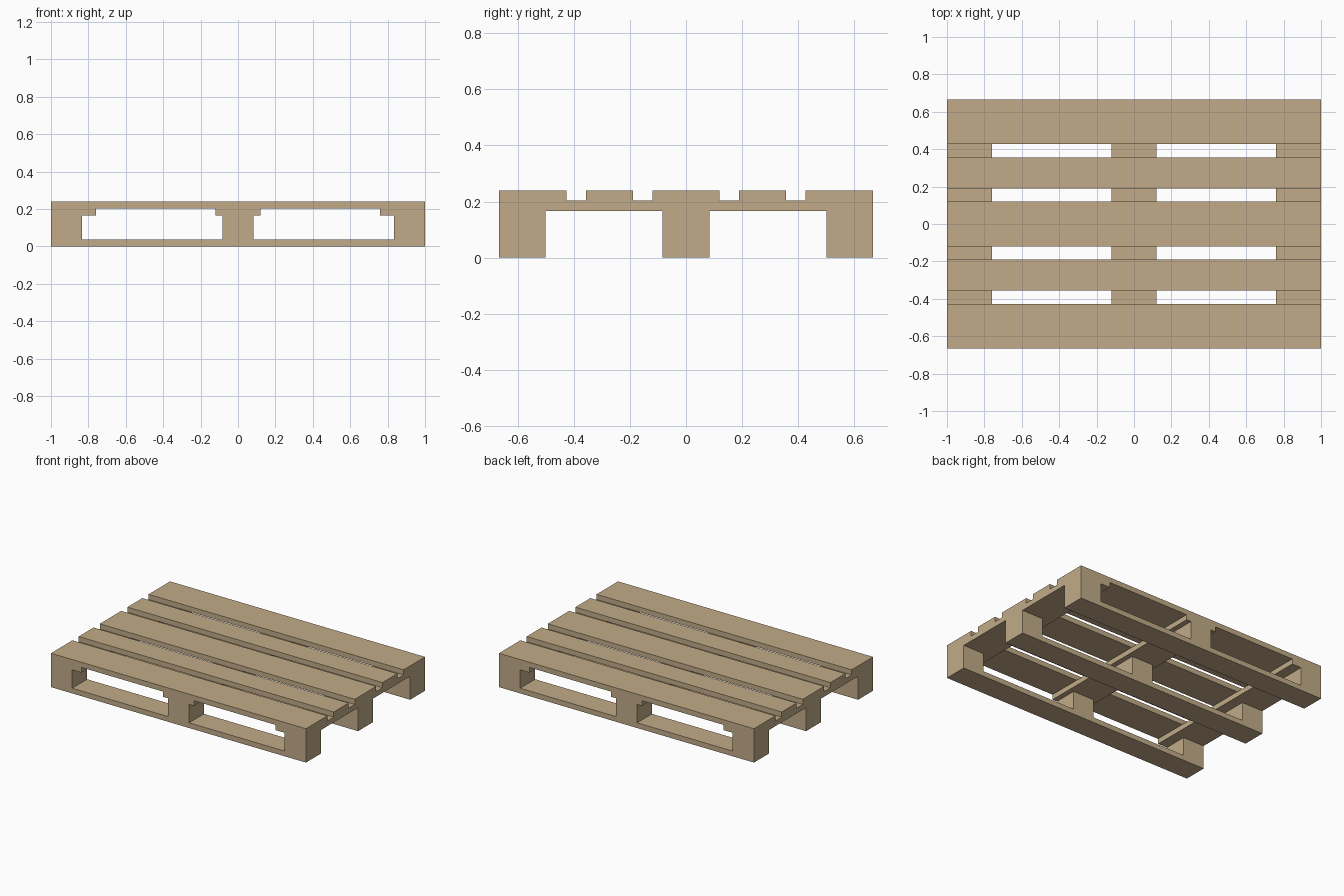
import bpy, bmesh
from mathutils import Matrix, Vector

if "Cube" in bpy.data.objects:
    bpy.data.objects.remove(bpy.data.objects["Cube"])

wood = bpy.data.materials.new("wood")
wood.diffuse_color = (0.54, 0.41, 0.25, 1)
wood.use_nodes = True
wood.node_tree.nodes["Principled BSDF"].inputs["Base Color"].default_value = wood.diffuse_color

L, W = 2.0, 4 / 3              # overall length and width
PLANK, BLOCK = 0.0367, 0.13    # plank thickness, block height
WIDE, NARROW = 0.24, 0.1667    # the two plank widths
Z1 = PLANK                     # top of bottom boards
Z2 = Z1 + BLOCK                # top of blocks
Z3 = Z2 + PLANK                # top of cross boards


def box(name, x, y, z, sx, sy, sz):
    """Box centred on x, y with its underside at z."""
    bm = bmesh.new()
    bmesh.ops.create_cube(bm, size=1, matrix=Matrix.Diagonal((sx, sy, sz, 1)))
    mesh = bpy.data.meshes.new(name)
    bm.to_mesh(mesh)
    bm.free()
    mesh.materials.append(wood)
    ob = bpy.data.objects.new(name, mesh)
    ob.location = Vector((x, y, z + sz / 2))
    bpy.context.collection.objects.link(ob)


for i in (-1, 0, 1):
    y = i * (W - NARROW) / 2
    # Bottom runners
    box("bottom_board", 0, y, 0, L, NARROW, PLANK)
    # Spacer blocks
    for j in (-1, 0, 1):
        box("block", j * (L - NARROW) / 2, y, Z1, NARROW, NARROW, BLOCK)
    # Cross boards over the blocks
    box("cross_board", i * (L - WIDE) / 2, 0, Z2, WIDE, W, PLANK)
    # Wide deck boards
    box("wide_deck_board", 0, i * (W - WIDE) / 2, Z3, L, WIDE, PLANK)

# Narrow deck boards between the wide ones
for s in (-1, 1):
    box("narrow_deck_board", 0, s * 0.273, Z3, L, NARROW, PLANK)
